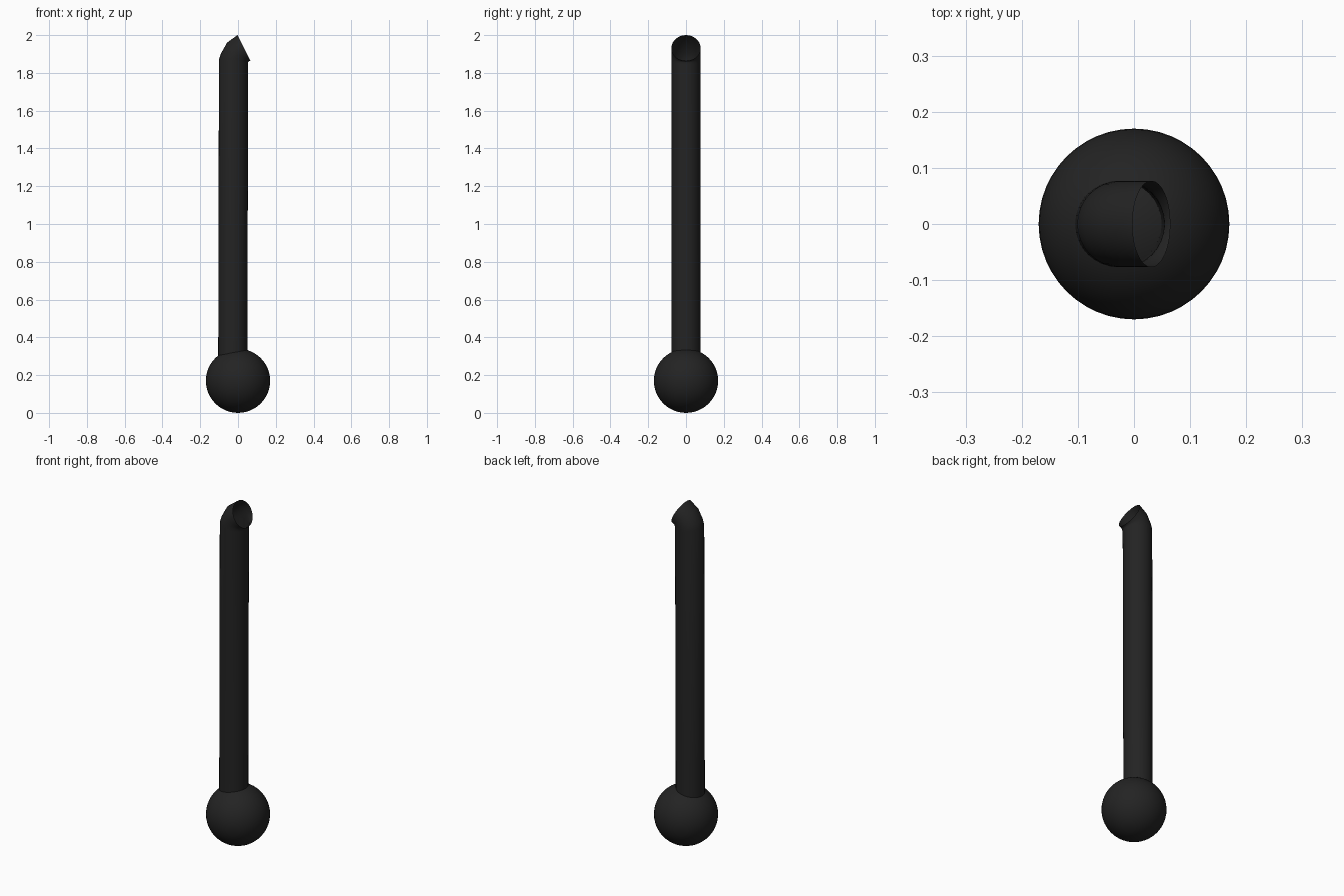
import bpy, bmesh, math
from mathutils import Vector

if "Cube" in bpy.data.objects:
    bpy.data.objects.remove(bpy.data.objects["Cube"])

black = bpy.data.materials.new("matte_black")
black.diffuse_color = (0.017, 0.017, 0.017, 1)
black.use_nodes = True
black.node_tree.nodes["Principled BSDF"].inputs["Base Color"].default_value = black.diffuse_color


def make_object(name, bm):
    mesh = bpy.data.meshes.new(name)
    bm.to_mesh(mesh)
    bm.free()
    mesh.materials.append(black)
    for p in mesh.polygons:
        p.use_smooth = True
    ob = bpy.data.objects.new(name, mesh)
    bpy.context.collection.objects.link(ob)
    return ob


# Round base ball
bm = bmesh.new()
bmesh.ops.create_uvsphere(bm, u_segments=48, v_segments=24, radius=0.17)
bmesh.ops.translate(bm, verts=bm.verts, vec=(0, 0, 0.17))
make_object("base_ball", bm)

# Open tube: each ring is given by its left and right ends in the XZ plane
RINGS = [((-0.105, 0.22), (0.049, 0.22)),
         ((-0.101, 1.870), (0.054, 1.845)),
         ((-0.090, 1.903), (0.054, 1.855)),
         ((-0.058, 1.960), (0.055, 1.860)),
         ((-0.003, 2.000), (0.065, 1.864))]
SIDES, RADIUS = 32, 0.077

bm = bmesh.new()
rows = []
for (lx, lz), (rx, rz) in RINGS:
    left, right = Vector((lx, 0, lz)), Vector((rx, 0, rz))
    centre, half = (left + right) / 2, (right - left) / 2
    rows.append([bm.verts.new(centre + half * math.cos(a) + Vector((0, RADIUS * math.sin(a), 0)))
                 for a in (2 * math.pi * i / SIDES for i in range(SIDES))])
for low, high in zip(rows, rows[1:]):
    for i in range(SIDES):
        j = (i + 1) % SIDES
        bm.faces.new((low[i], low[j], high[j], high[i]))
make_object("bent_tube", bm)
